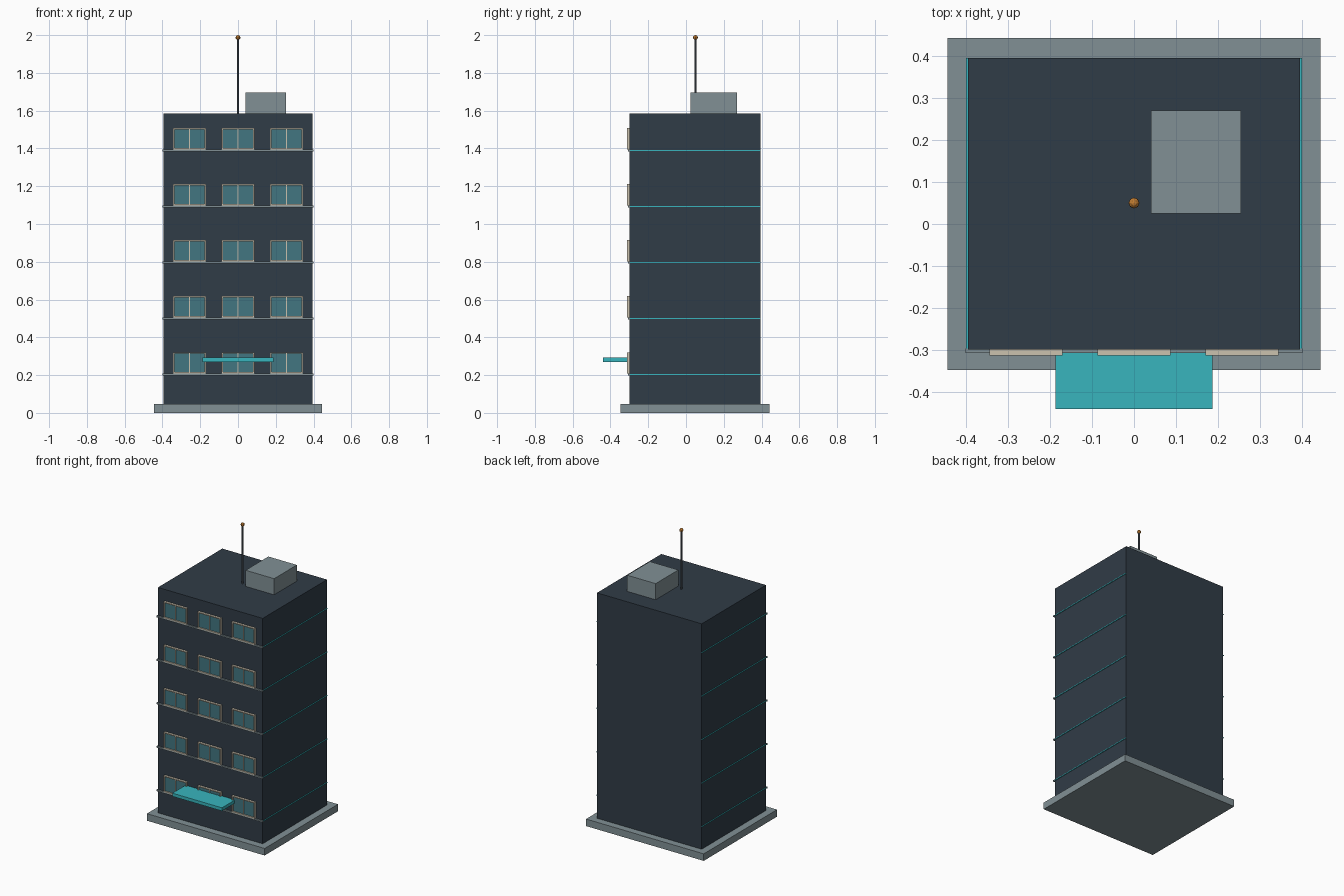
import bpy

if "Cube" in bpy.data.objects:
    bpy.data.objects.remove(bpy.data.objects["Cube"])

def material(name, r, g, b):
    m = bpy.data.materials.new(name)
    m.diffuse_color = (r, g, b, 1)
    m.use_nodes = True
    m.node_tree.nodes["Principled BSDF"].inputs["Base Color"].default_value = m.diffuse_color
    return m

DARK = material("dark_wall", 0.030, 0.045, 0.063)
GREY = material("concrete", 0.22, 0.28, 0.30)
TEAL = material("teal", 0.04, 0.46, 0.51)
BEIGE = material("window_trim", 0.60, 0.54, 0.43)
GLASS = material("glass", 0.055, 0.18, 0.22)
METAL = material("metal", 0.08, 0.10, 0.12)
ORANGE = material("beacon_orange", 0.53, 0.20, 0.03)

def box(name, x, y, z, mat):
    """Box from (min, max) ranges on each axis."""
    bpy.ops.mesh.primitive_cube_add(size=1, location=[sum(r) / 2 for r in (x, y, z)])
    o = bpy.context.object
    o.name = name
    o.scale = [r[1] - r[0] for r in (x, y, z)]
    bpy.ops.object.transform_apply(location=False, rotation=False, scale=True)
    o.data.materials.append(mat)
    return o

# Main masses
box("plinth", (-0.444, 0.444), (-0.347, 0.443), (0, 0.048), GREY)
box("tower_body", (-0.395, 0.395), (-0.298, 0.395), (0, 1.585), DARK)
box("roof_unit", (0.04, 0.255), (0.025, 0.27), (1.58, 1.695), GREY)
box("entrance_canopy", (-0.187, 0.187), (-0.44, -0.298), (0.27, 0.292), TEAL)

# Window: frame bars, mullion and glass
def window(tag, cx, z0):
    w, h, t = 0.0865, 0.112, 0.007
    z1 = z0 + h
    yf = (-0.313, -0.297)
    box("window_glass" + tag, (cx - w + t, cx + w - t), (-0.304, -0.297), (z0 + t, z1 - t), GLASS)
    for s in (-1, 1):
        box("window_jamb" + tag, sorted((cx + s * w, cx + s * (w - t))), yf, (z0, z1), BEIGE)
    box("window_sill" + tag, (cx - w + t, cx + w - t), yf, (z0, z0 + t), BEIGE)
    box("window_head" + tag, (cx - w + t, cx + w - t), yf, (z1 - t, z1), BEIGE)
    box("window_mullion" + tag, (cx - 0.003, cx + 0.003), (-0.310, -0.297), (z0 + t, z1 - t), BEIGE)

# Floors: front ledge, side strips, three windows
for f in range(5):
    z = 0.203 + f * 0.2965
    box(f"front_ledge_{f}", (-0.401, 0.401), (-0.307, -0.296), (z - 0.005, z + 0.005), GREY)
    for s in (-1, 1):
        box(f"side_strip_{f}", sorted((s * 0.394, s * 0.400)), (-0.296, 0.395),
            (z - 0.0025, z + 0.0025), TEAL)
    for i in (-1, 0, 1):
        window(f"_{f}_{i + 1}", i * 0.257, z + 0.006)

# Antenna and beacon
bpy.ops.mesh.primitive_cylinder_add(vertices=8, radius=0.006, depth=0.405, location=(0, 0.05, 1.7825))
mast = bpy.context.object
mast.name = "antenna_mast"
mast.data.materials.append(METAL)
bpy.ops.mesh.primitive_uv_sphere_add(segments=8, ring_count=6, radius=0.013, location=(0, 0.05, 1.987))
beacon = bpy.context.object
beacon.name = "antenna_beacon"
beacon.data.materials.append(ORANGE)
